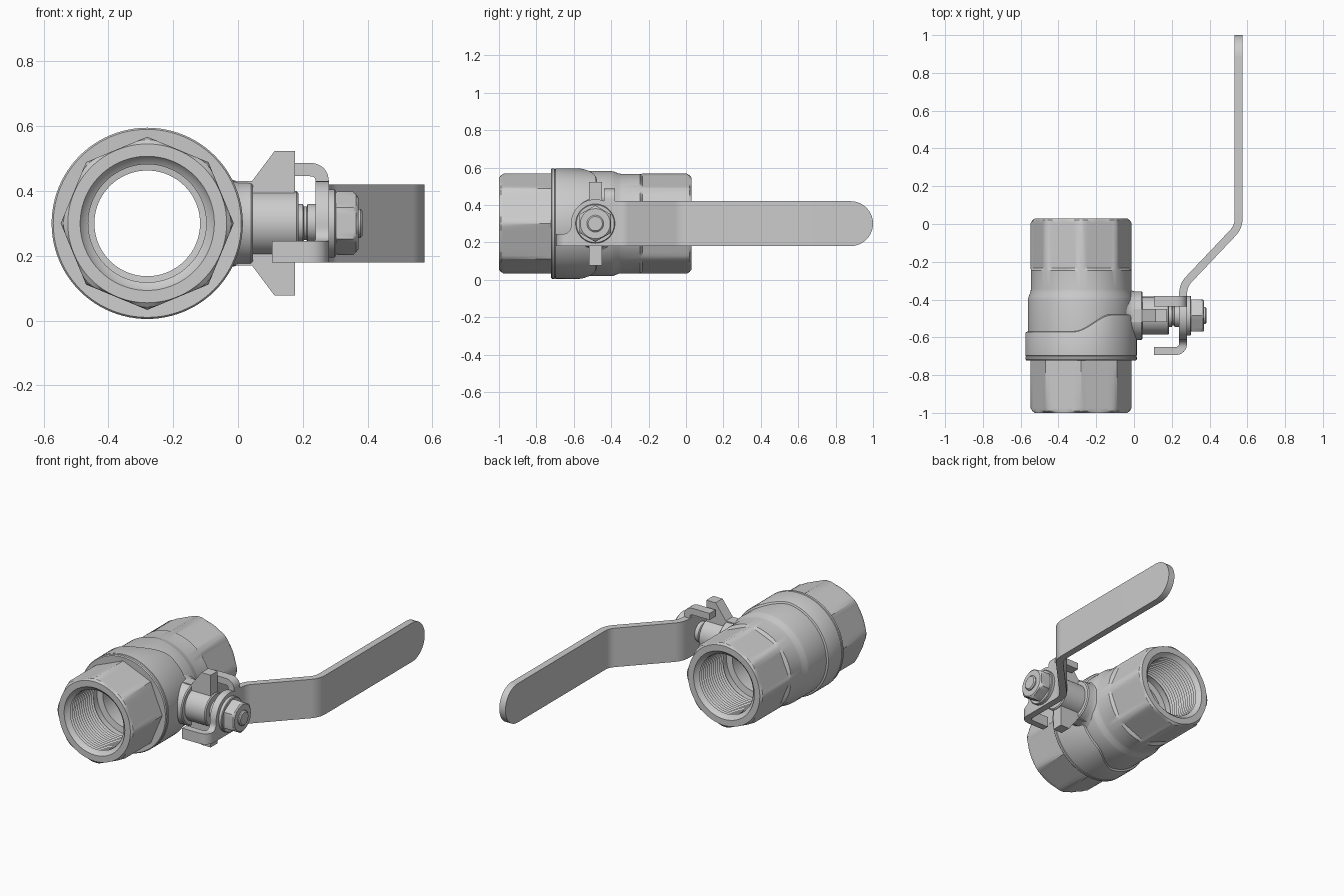
import bpy, bmesh
from math import sin, cos, pi, radians
from mathutils import Vector

if "Cube" in bpy.data.objects:
    bpy.data.objects.remove(bpy.data.objects["Cube"])

CX, CZ = -0.28, 0.30      # pipe axis
SY = -0.485               # stem axis
OCT = (8, 0.267, 0)       # sides, circumradius, vertex angle
HEX = (6, 0.098, pi / 2)


def finish(name, bm):
    bmesh.ops.recalc_face_normals(bm, faces=bm.faces)
    me = bpy.data.meshes.new(name)
    bm.to_mesh(me)
    bm.free()
    ob = bpy.data.objects.new(name, me)
    bpy.context.collection.objects.link(ob)
    return ob


def smooth(ob, angle=30):
    bpy.ops.object.select_all(action='DESELECT')
    ob.select_set(True)
    bpy.context.view_layer.objects.active = ob
    bpy.ops.object.shade_smooth_by_angle(angle=radians(angle))


def pad_shift(a):
    """How far the wide collar reaches back on the stem side."""
    a = abs((a + pi) % (2 * pi) - pi)
    t = min(max((radians(98) - a) / radians(42), 0), 1)
    return 0.09 * t * t * (3 - 2 * t)


def revolve(name, axis, rows, seg=96, closed=False):
    """Lathe rows (t, r[, mode]); mode is a polygon that trims r, or 'pad'."""
    bm = bmesh.new()
    rings = []
    for t, r, *mode in rows:
        mode = mode[0] if mode else None
        ring = []
        for i in range(seg):
            a, rr, tt = 2 * pi * i / seg, r, t
            if mode == 'pad':
                tt += pad_shift(a)
            elif mode:
                n, R, ph = mode
                rr = min(r, R * cos(pi / n) / cos((a - ph) % (2 * pi / n) - pi / n))
            u, v = rr * cos(a), rr * sin(a)
            ring.append(bm.verts.new((CX + u, tt, CZ + v) if axis == 'y' else (tt, SY + u, CZ + v)))
        rings.append(ring)
    pairs = list(zip(rings, rings[1:]))
    if closed:
        pairs.append((rings[-1], rings[0]))
    else:
        bm.faces.new(rings[0])
        bm.faces.new(rings[-1])
    for p, q in pairs:
        for i in range(seg):
            j = (i + 1) % seg
            bm.faces.new((p[i], p[j], q[j], q[i]))
    ob = finish(name, bm)
    smooth(ob)
    return ob


def prism(name, pts, axis, lo, hi):
    place = {'x': lambda a, b, t: (t, a, b), 'y': lambda a, b, t: (a, t, b),
             'z': lambda a, b, t: (a, b, t)}[axis]
    bm = bmesh.new()
    p, q = [[bm.verts.new(place(a, b, t)) for a, b in pts] for t in (lo, hi)]
    bm.faces.new(p)
    bm.faces.new(q)
    for i in range(len(pts)):
        j = (i + 1) % len(pts)
        bm.faces.new((p[i], p[j], q[j], q[i]))
    return finish(name, bm)


def bent_strip(points, half, d):
    """Outline of a strip following a polyline with rounded bends."""
    P = [Vector(p) for p in points]
    path = [P[0]]
    for a, b, c in zip(P, P[1:], P[2:]):
        s, e = b + (a - b).normalized() * d, b + (c - b).normalized() * d
        for k in range(9):
            t = k / 8
            path.append(s * (1 - t) ** 2 + b * 2 * t * (1 - t) + e * t * t)
    path.append(P[-1])
    left, right = [], []
    for i, p in enumerate(path):
        t = (path[min(i + 1, len(path) - 1)] - path[max(i - 1, 0)]).normalized()
        if 0 < i < len(path) - 1:
            t = ((path[i + 1] - p).normalized() + (p - path[i - 1]).normalized()).normalized()
        n = Vector((-t.y, t.x)) * half
        left.append(p + n)
        right.append(p - n)
    return left + right[::-1]


def arc(cy, cz, r, a0, a1, n=20):
    return [(cy + r * cos(radians(a0 + (a1 - a0) * i / n)),
             cz + r * sin(radians(a0 + (a1 - a0) * i / n))) for i in range(n + 1)]


def thread(mouth, direction):
    """Bore profile from one mouth inward: chamfer, threads, relief, shoulder."""
    rows = [(mouth, 0.207)]
    for i in range(13):
        y = 0.015 + i * 0.019
        rows += [(mouth + direction * y, 0.197), (mouth + direction * (y + 0.0095), 0.182)]
    rows += [(mouth + direction * 0.27, 0.2), (mouth + direction * 0.31, 0.2),
             (mouth + direction * 0.315, 0.163)]
    return rows


# Valve body: octagonal ends, wide collar, rear taper, threaded bore
outer = [
    (-1.0, 0.245, OCT), (-0.99, 0.258, OCT), (-0.975, 0.267, OCT), (-0.72, 0.267, OCT),
    (-0.722, 0.290), (-0.716, 0.295), (-0.703, 0.295), (-0.700, 0.291), (-0.697, 0.295),
    (-0.58, 0.295, 'pad'), (-0.572, 0.292, 'pad'), (-0.568, 0.281, 'pad'),
    (-0.40, 0.281), (-0.385, 0.278), (-0.36, 0.268), (-0.345, 0.266), (-0.245, 0.266),
    (-0.232, 0.267, OCT), (0.005, 0.267, OCT), (0.02, 0.258, OCT), (0.03, 0.245, OCT)]
revolve("valve_body", 'y', outer + thread(0.03, -1) + thread(-1.0, 1)[::-1], closed=True)

# Stem neck, gland and spindle
revolve("stem_neck", 'x', [(-0.09, 0.15), (-0.04, 0.148), (-0.02, 0.135), (0.0, 0.129),
                           (0.04, 0.128), (0.046, 0.122), (0.046, 0.1), (0.18, 0.1), (0.186, 0.094)], 64)
revolve("spindle", 'x', [(0.15, 0.06), (0.2, 0.06), (0.203, 0.052), (0.212, 0.052),
                         (0.215, 0.06), (0.28, 0.06), (0.285, 0.045), (0.378, 0.045), (0.384, 0.038)], 48)

# Washer and hex nut
revolve("washer", 'x', [(0.275, 0.105), (0.298, 0.105), (0.302, 0.101)], 64)
revolve("hex_nut", 'x', [(0.30, 0.092, HEX), (0.306, 0.098, HEX), (0.355, 0.098, HEX),
                         (0.364, 0.09, HEX), (0.371, 0.08, HEX)], 72)

# Stop plate on the neck, mirrored profile
half = [(-0.02, 0.13), (0.043, 0.13), (0.113, 0.223), (0.176, 0.223), (0.176, 0.05)]
prism("stop_plate", [(x, CZ + z) for x, z in half] + [(x, CZ - z) for x, z in half[::-1]],
      'y', -0.518, -0.45)

# Lever: bent strip trimmed to its side silhouette
lever = prism("lever_handle", bent_strip(
    [(0.105, -0.673), (0.26, -0.673), (0.26, -0.325), (0.554, -0.015), (0.554, 1.05)], 0.021, 0.045),
    'z', 0.0, 0.6)
outline = ([(-0.75, 0.18)] + arc(0.88, 0.30, 0.12, -90, 90) + [(-0.36, 0.42)]
           + arc(SY, CZ, 0.13, 67, 182)
           + arc(-0.655, 0.285, 0.04, 0, -90, 8) + [(-0.75, 0.245)])
cutter = prism("lever_outline", outline, 'x', 0.0, 0.7)
cutter.hide_render = True
mod = lever.modifiers.new("trim", 'BOOLEAN')
mod.operation, mod.solver, mod.object = 'INTERSECT', 'EXACT', cutter
bpy.context.view_layer.objects.active = lever
bpy.ops.object.modifier_apply(modifier=mod.name)
bpy.data.objects.remove(cutter)
smooth(lever)

# Upper stop tab folded from the lever
tab = prism("lever_stop_tab", bent_strip([(0.105, 0.466), (0.26, 0.466), (0.26, 0.37)], 0.0205, 0.04),
            'y', -0.438, -0.38)
smooth(tab)
